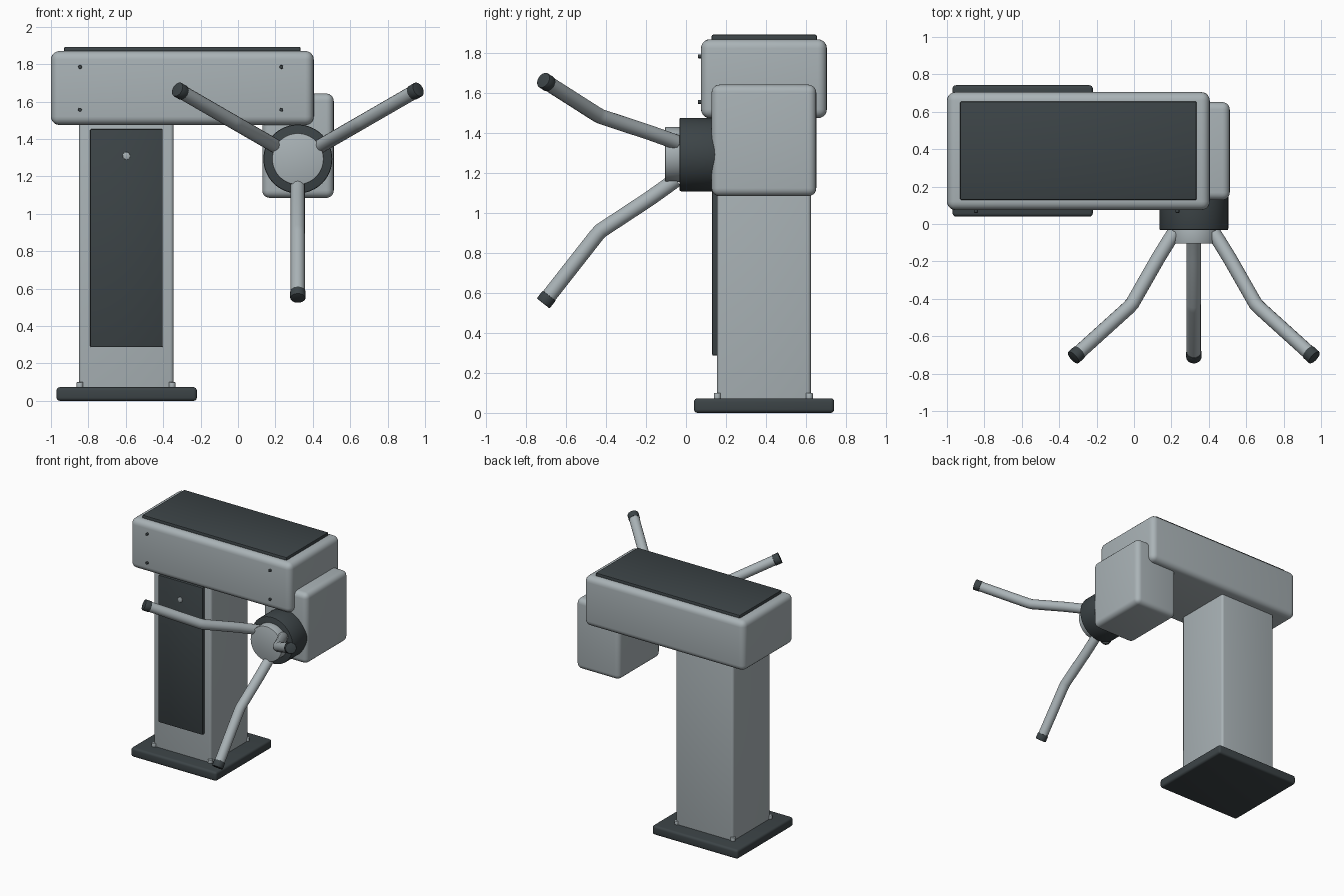
import bpy, bmesh, math
from mathutils import Vector, Matrix

if "Cube" in bpy.data.objects:
    bpy.data.objects.remove(bpy.data.objects["Cube"])


def material(name, col):
    m = bpy.data.materials.new(name)
    m.diffuse_color = (*col, 1)
    m.use_nodes = True
    m.node_tree.nodes["Principled BSDF"].inputs["Base Color"].default_value = m.diffuse_color
    return m


LIGHT = material("light_metal", (0.40, 0.45, 0.47))
DARK = material("dark_metal", (0.045, 0.057, 0.062))


def finish(ob, mat):
    ob.data.materials.clear()
    ob.data.materials.append(mat)
    bpy.ops.object.select_all(action='DESELECT')
    ob.select_set(True)
    bpy.context.view_layer.objects.active = ob
    bpy.ops.object.shade_smooth_by_angle(angle=math.radians(35))
    return ob


def from_bmesh(name, bm, mat):
    me = bpy.data.meshes.new(name)
    bm.to_mesh(me)
    bm.free()
    ob = bpy.data.objects.new(name, me)
    bpy.context.collection.objects.link(ob)
    return finish(ob, mat)


def box(name, x, y, z, mat, bevel, seg=4):
    bm = bmesh.new()
    bmesh.ops.create_cube(bm, size=1)
    for v in bm.verts:
        v.co = Vector(((a + b) / 2 + c * (b - a) for c, (a, b) in zip(v.co, (x, y, z))))
    bmesh.ops.bevel(bm, geom=bm.edges[:], offset=bevel, segments=seg, profile=0.5, affect='EDGES')
    return from_bmesh(name, bm, mat)


def cyl(name, p0, p1, r, mat, bevel=0.0, n=48):
    p0, p1 = Vector(p0), Vector(p1)
    d = p1 - p0
    bm = bmesh.new()
    rot = d.to_track_quat('Z', 'Y').to_matrix().to_4x4()
    bmesh.ops.create_cone(bm, cap_ends=True, segments=n, radius1=r, radius2=r, depth=d.length,
                          matrix=Matrix.Translation((p0 + p1) / 2) @ rot)
    if bevel:
        rims = [e for e in bm.edges if any(len(f.verts) > 4 for f in e.link_faces)]
        bmesh.ops.bevel(bm, geom=rims, offset=bevel, segments=2, profile=0.5, affect='EDGES')
    return from_bmesh(name, bm, mat)


def tube(name, pts, r, mat):
    cu = bpy.data.curves.new(name, 'CURVE')
    cu.dimensions = '3D'
    cu.bevel_depth = r
    cu.bevel_resolution = 6
    cu.use_fill_caps = True
    sp = cu.splines.new('POLY')
    sp.points.add(len(pts) - 1)
    for p, c in zip(sp.points, pts):
        p.co = (*c, 1)
    ob = bpy.data.objects.new(name, cu)
    bpy.context.collection.objects.link(ob)
    bpy.ops.object.select_all(action='DESELECT')
    ob.select_set(True)
    bpy.context.view_layer.objects.active = ob
    bpy.ops.object.convert(target='MESH')
    return finish(bpy.context.view_layer.objects.active, mat)


# Pedestal: floor plate, column, front access panel and its lock
box("base_plate", (-0.97, -0.22), (0.04, 0.742), (0, 0.073), DARK, 0.018)
box("column", (-0.85, -0.345), (0.155, 0.625), (0.05, 1.52), LIGHT, 0.018)
box("access_panel", (-0.79, -0.403), (0.131, 0.17), (0.287, 1.453), DARK, 0.006, 2)
cyl("panel_lock", (-0.597, 0.14, 1.31), (-0.597, 0.125, 1.31), 0.02, LIGHT, 0.003, 24)
for i, x in enumerate((-0.845, -0.352)):
    for j, y in enumerate((0.157, 0.617)):
        cyl(f"anchor_bolt_{i}{j}", (x, y, 0.06), (x, y, 0.1), 0.018, LIGHT, 0.003, 16)

# Head cabinet with lid and front screws
box("head_cabinet", (-1.0, 0.405), (0.075, 0.705), (1.475, 1.87), LIGHT, 0.045, 5)
box("lid", (-0.93, 0.335), (0.128, 0.655), (1.85, 1.893), DARK, 0.008, 2)
for i, x in enumerate((-0.845, 0.232)):
    for j, z in enumerate((1.557, 1.785)):
        cyl(f"head_screw_{i}{j}", (x, 0.09, z), (x, 0.06, z), 0.01, DARK, 0.002, 16)

# Drive housing, collar and rotating hub
CX, CZ = 0.32, 1.293
box("drive_housing", (0.13, 0.512), (0.128, 0.652), (1.085, 1.643), LIGHT, 0.04, 5)
cyl("hub_collar", (CX, 0.2, CZ), (CX, -0.033, CZ), 0.184, DARK, 0.008, 64)
cyl("hub", (CX, 0.0, CZ), (CX, -0.105, CZ), 0.138, LIGHT, 0.006, 64)

# Three bent arms with dark end caps; profile is (radius from hub axis, y)
profile = [(0.125, -0.05), (0.165, -0.105), (0.222, -0.185), (0.38, -0.425), (0.403, -0.447), (0.745, -0.715)]
for k, deg in enumerate((30, 150, 270)):
    c, s = math.cos(math.radians(deg)), math.sin(math.radians(deg))
    pts = [Vector((CX + r * c, y, CZ + r * s)) for r, y in profile]
    tip = pts[-1]
    d = (tip - pts[-2]).normalized()
    tube(f"arm_{k}", pts[:-1] + [tip - d * 0.02], 0.038, LIGHT)
    cyl(f"arm_cap_{k}", tip - d * 0.05, tip, 0.041, DARK, 0.005, 32)
